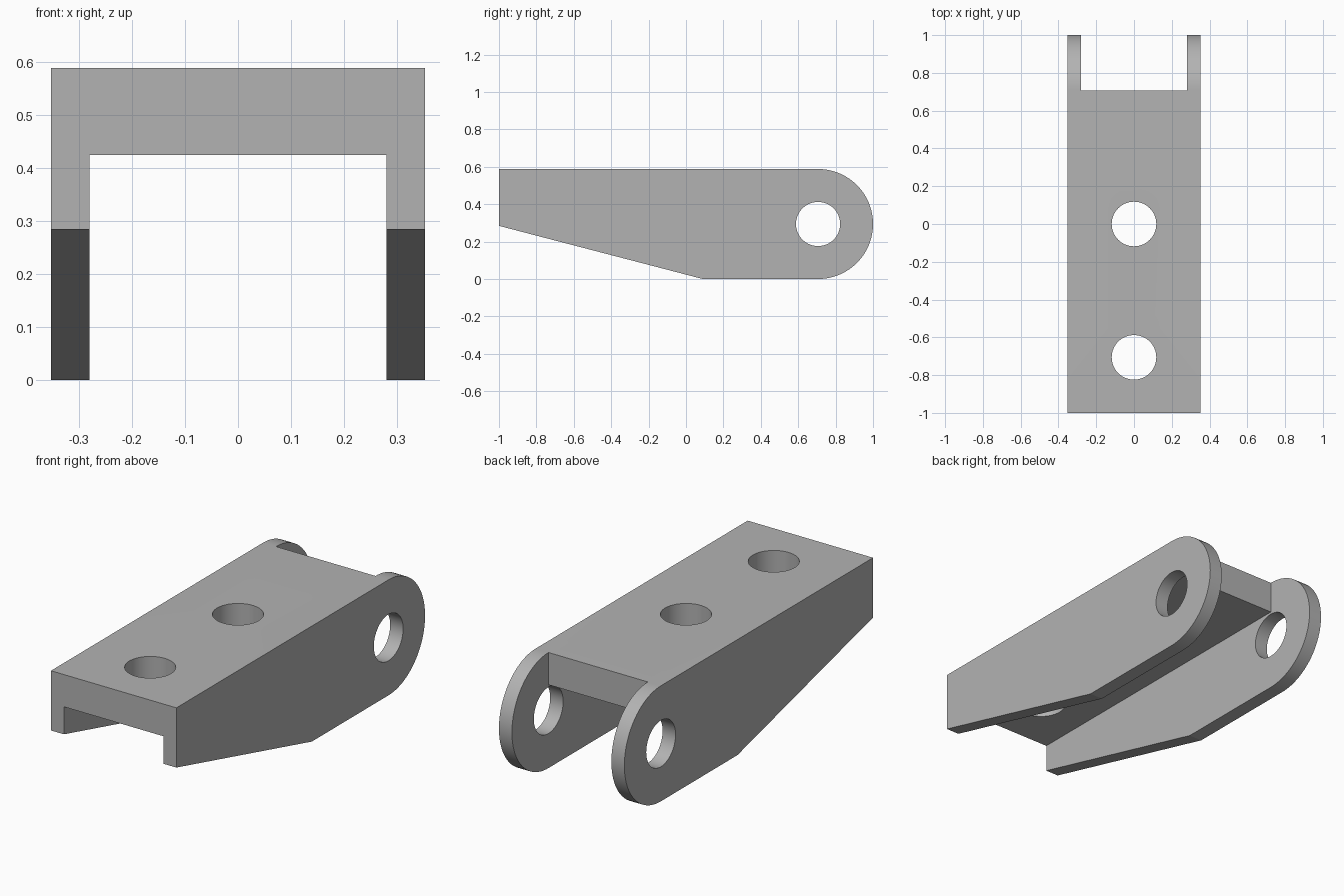
import bpy, bmesh
from math import sin, cos, pi, radians
from mathutils import Matrix, Vector

cube = bpy.data.objects.get("Cube")
if cube:
    bpy.data.objects.remove(cube, do_unlink=True)

HALF_W, INNER_W = 0.353, 0.28      # outer and inner half widths
TOP, WEB_Z = 0.588, 0.424          # top face and underside of the web
R, HOLE_R, PIVOT_Y = 0.294, 0.118, 0.706

grey = bpy.data.materials.new("plain_grey")
grey.use_nodes = True
colour = (0.45, 0.45, 0.45, 1)
grey.diffuse_color = colour
grey.node_tree.nodes["Principled BSDF"].inputs["Base Color"].default_value = colour


def finish(name, bm):
    bmesh.ops.recalc_face_normals(bm, faces=bm.faces)
    mesh = bpy.data.meshes.new(name)
    bm.to_mesh(mesh)
    bm.free()
    mesh.materials.append(grey)
    obj = bpy.data.objects.new(name, mesh)
    bpy.context.collection.objects.link(obj)
    return obj


def side_extrusion(name, outline, half):
    """Extrude a (y, z) outline across x, from -half to +half."""
    bm = bmesh.new()
    face = bm.faces.new([bm.verts.new((-half, y, z)) for y, z in outline])
    new = bmesh.ops.extrude_face_region(bm, geom=[face])["geom"]
    verts = [v for v in new if isinstance(v, bmesh.types.BMVert)]
    bmesh.ops.translate(bm, verts=verts, vec=(2 * half, 0, 0))
    return finish(name, bm)


def drill(name, centre, axis):
    bm = bmesh.new()
    turn = Vector((0, 0, 1)).rotation_difference(Vector(axis)).to_matrix().to_4x4()
    bmesh.ops.create_cone(bm, cap_ends=True, segments=64, radius1=HOLE_R,
                          radius2=HOLE_R, depth=2,
                          matrix=Matrix.Translation(centre) @ turn)
    return finish(name, bm)


# Bracket body: tapered nose, rounded pivot end
arc = [(PIVOT_Y + R * cos(a), R + R * sin(a))
       for a in (-pi / 2 + pi * i / 48 for i in range(49))]
bracket = side_extrusion("clevis_bracket", [(-1, 0.284), (0.09, 0)] + arc + [(-1, TOP)], HALF_W)

# Channel under the web, open through the fork at the back
channel = [(-2, -1), (2, -1), (2, 1), (PIVOT_Y, 1), (PIVOT_Y, WEB_Z), (-2, WEB_Z)]
cutters = [side_extrusion("channel_cutter", channel, INNER_W),
           drill("pivot_hole_cutter", (0, PIVOT_Y, R), (1, 0, 0))]
# Bolt holes through the web
cutters += [drill("bolt_hole_cutter", (0, y, TOP), (0, 0, 1)) for y in (0, -PIVOT_Y)]

bpy.context.view_layer.objects.active = bracket
for cutter in cutters:
    mod = bracket.modifiers.new(cutter.name, "BOOLEAN")
    mod.operation = "DIFFERENCE"
    mod.solver = "EXACT"
    mod.object = cutter
    bpy.ops.object.modifier_apply(modifier=mod.name)
    bpy.data.objects.remove(cutter, do_unlink=True)

# Smooth curved walls, crisp edges
bpy.ops.object.select_all(action="DESELECT")
bracket.select_set(True)
bpy.ops.object.shade_smooth_by_angle(angle=radians(12))
